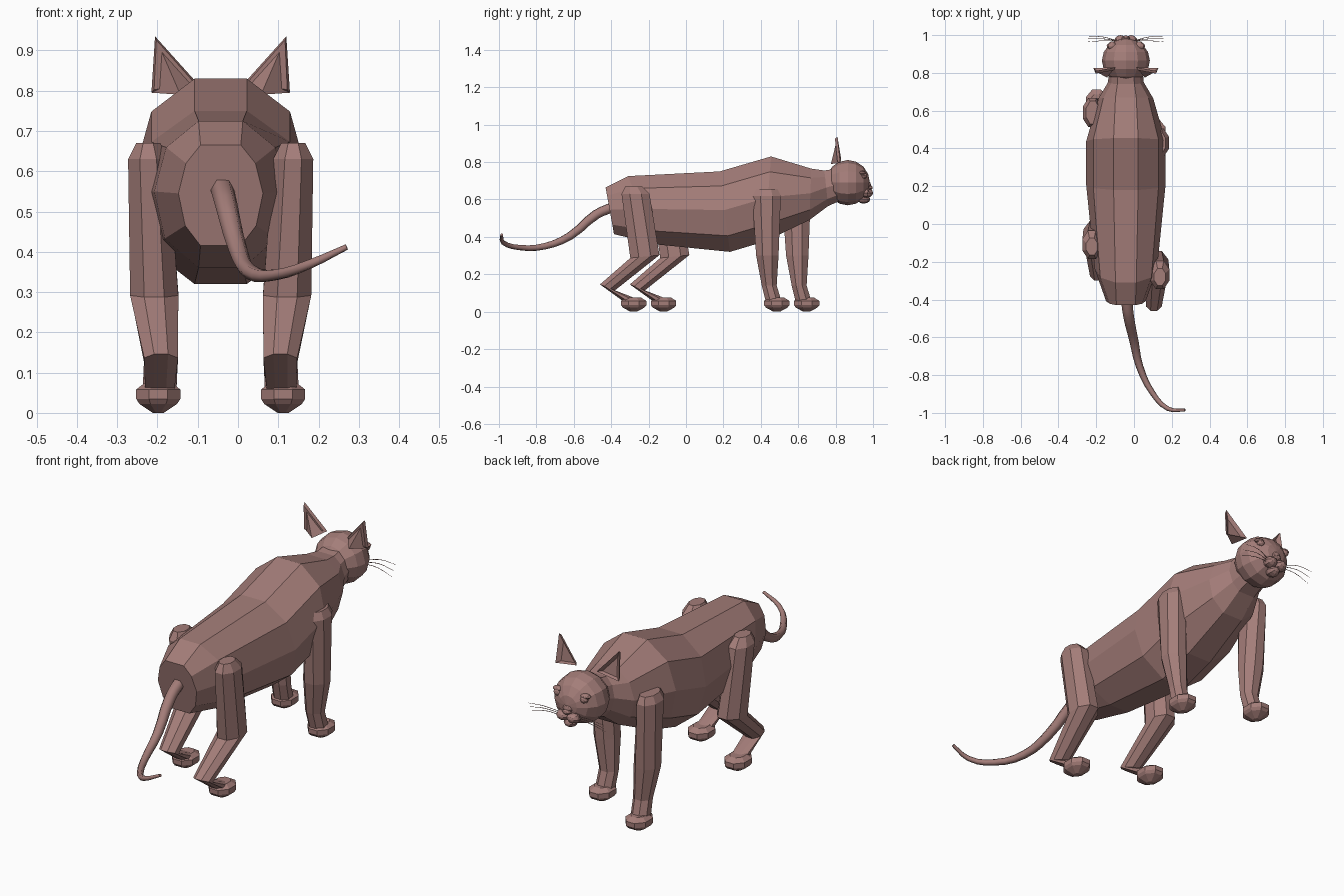
import bpy, bmesh
from math import sin, cos, pi
from mathutils import Matrix

cube = bpy.data.objects.get("Cube")
if cube:
    bpy.data.objects.remove(cube)

MID = -0.043     # x of the animal's own centre line
STRIDE = 0.16    # the legs on the -x side are a step ahead

fur = bpy.data.materials.new("dusty pink brown")
fur.use_nodes = True
COLOUR = (0.37, 0.205, 0.19, 1)
fur.diffuse_color = COLOUR
fur.node_tree.nodes["Principled BSDF"].inputs["Base Color"].default_value = COLOUR


def add_object(name, data):
    obj = bpy.data.objects.new(name, data)
    bpy.context.scene.collection.objects.link(obj)
    data.materials.append(fur)
    return obj


def finish(name, bm):
    bmesh.ops.recalc_face_normals(bm, faces=bm.faces)
    mesh = bpy.data.meshes.new(name)
    bm.to_mesh(mesh)
    bm.free()
    return add_object(name, mesh)


def loft(name, rings):
    """Skin a row of equal rings and cap both ends."""
    bm = bmesh.new()
    loops = [[bm.verts.new(p) for p in ring] for ring in rings]
    n = len(loops[0])
    for a, b in zip(loops, loops[1:]):
        for i in range(n):
            j = (i + 1) % n
            bm.faces.new((a[i], a[j], b[j], b[i]))
    bm.faces.new(loops[0])
    bm.faces.new(loops[-1])
    return finish(name, bm)


def section(x, y, z, rx, ry, slope=0, n=8):
    """Oval ring, tilted so that z rises by slope along y."""
    ring = []
    for i in range(n):
        a = 2 * pi * (i + 0.5) / n
        dx, dy = rx * cos(a) * 1.08, ry * sin(a) * 1.08
        ring.append((x + dx, y + dy, z + slope * dy))
    return ring


def ball(name, centre, radii, u=8, v=6):
    """Faceted ellipsoid with its poles along y."""
    bm = bmesh.new()
    bmesh.ops.create_uvsphere(bm, u_segments=u, v_segments=v, radius=1)
    turn = Matrix.Rotation(pi / 2, 4, "X")
    bm.transform(Matrix.Translation(centre) @ Matrix.Diagonal((*radii, 1)) @ turn)
    return finish(name, bm)


def tube(name, points, radius, tapers, res=1):
    curve = bpy.data.curves.new(name, "CURVE")
    curve.dimensions = "3D"
    curve.bevel_depth = radius
    curve.bevel_resolution = res
    curve.resolution_u = 3
    curve.use_fill_caps = True
    spline = curve.splines.new("BEZIER")
    spline.bezier_points.add(len(points) - 1)
    for bp, p, t in zip(spline.bezier_points, points, tapers):
        bp.co = p
        bp.radius = t
        bp.handle_left_type = bp.handle_right_type = "AUTO"
    return add_object(name, curve)


# Body and neck: top y, top z, bottom y, bottom z, half width, half flat top
BODY = [(-.43, .665, -.385, .415, .105, .05),
        (-.31, .725, -.16, .36, .165, .055),
        (.18, .75, .235, .32, .21, .065),
        (.455, .83, .42, .375, .21, .065),
        (.67, .765, .66, .49, .145, .055),
        (.74, .755, .76, .565, .095, .045),
        (.84, .77, .84, .6, .085, .04)]


def body_ring(yt, zt, yb, zb, w, f):
    half = [(f, 0), (w * .82, .18), (w, .48), (w * .84, .8), (f, 1)]
    right = [(MID + x, yt + (yb - yt) * t, zt + (zb - zt) * t) for x, t in half]
    return right + [(2 * MID - x, y, z) for x, y, z in reversed(right)]


loft("body", [body_ring(*r) for r in BODY])

# Head and muzzle
ball("head", (MID, .865, .69), (.127, .118, .121), 12, 8)
ball("nose", (MID, .982, .662), (.022, .016, .014))
ball("muzzle_bridge", (MID, .955, .675), (.035, .035, .03))
ball("chin", (MID, .95, .602), (.032, .035, .024))

# Tail
tube("tail",
     [(-.04, -.39, .56), (-.03, -.48, .52), (0, -.62, .405), (.03, -.755, .35),
      (.095, -.89, .343), (.18, -.978, .37), (.27, -.985, .412)],
     .03, [1, .95, .8, .65, .5, .4, .25])

# Leg sections: sideways offset, y, z, half width, half depth, slope
FRONT_LEG = [(.175, .43, .655, .035, .06, 0), (.178, .43, .62, .05, .077, 0),
             (.165, .435, .3, .057, .06, 0), (.148, .445, .14, .042, .04, 0),
             (.152, .47, .05, .042, .045, -.2)]
HIND_LEG = [(.18, -.28, .67, .03, .045, 0), (.18, -.27, .63, .05, .075, 0),
            (.165, -.22, .295, .06, .078, .1), (.148, -.42, .13, .042, .04, -.4),
            (.152, -.275, .045, .035, .012, 2)]
# Paw rings: z and width factor
PAW = [(0, .25), (.022, .85), (.035, 1), (.058, 1), (.075, .6)]

for side, label in ((1, "left"), (-1, "right")):
    step = STRIDE if side < 0 else 0

    for name, leg, paw_y in (("front", FRONT_LEG, .485), ("hind", HIND_LEG, -.28)):
        loft(f"{name}_leg_{label}",
             [section(MID + side * dx, y + step, z, rx, ry, s)
              for dx, y, z, rx, ry, s in leg])
        loft(f"{name}_paw_{label}",
             [section(MID + side * .155, paw_y + step, z, .055 * k, .068 * k)
              for z, k in PAW])

    # Ear: a thin pyramid with a hollow front
    bm = bmesh.new()
    tip, outer, inner, back = [
        bm.verts.new((MID + side * dx, y, z)) for dx, y, z in
        ((.163, .81, .935), (.172, .825, .795), (.055, .83, .815), (.1, .775, .79))]
    front = bm.faces.new((tip, outer, inner))
    for trio in ((tip, outer, back), (tip, back, inner), (outer, inner, back)):
        bm.faces.new(trio)
    bmesh.ops.recalc_face_normals(bm, faces=bm.faces)
    bmesh.ops.inset_region(bm, faces=[front], thickness=.01)
    bmesh.ops.translate(bm, verts=front.verts, vec=(0, -.015, 0))
    finish(f"ear_{label}", bm)

    # Eye with its lid, and cheek
    ball(f"eye_{label}", (MID + side * .072, .95, .728), (.02, .017, .018))
    ball(f"eyelid_{label}", (MID + side * .074, .943, .742), (.028, .018, .012))
    ball(f"cheek_{label}", (MID + side * .028, .966, .635), (.034, .034, .026))

    # Whiskers
    for i in (-1, 0, 1):
        tube(f"whisker_{label}_{i + 2}",
             [(MID + side * .045, .97, .637 + i * .008),
              (MID + side * .12, .98 + i * .01, .645 + i * .016),
              (MID + side * .2, .98 + i * .015, .632 + i * .024)],
             .0016, [1, 1, .5], 0)
